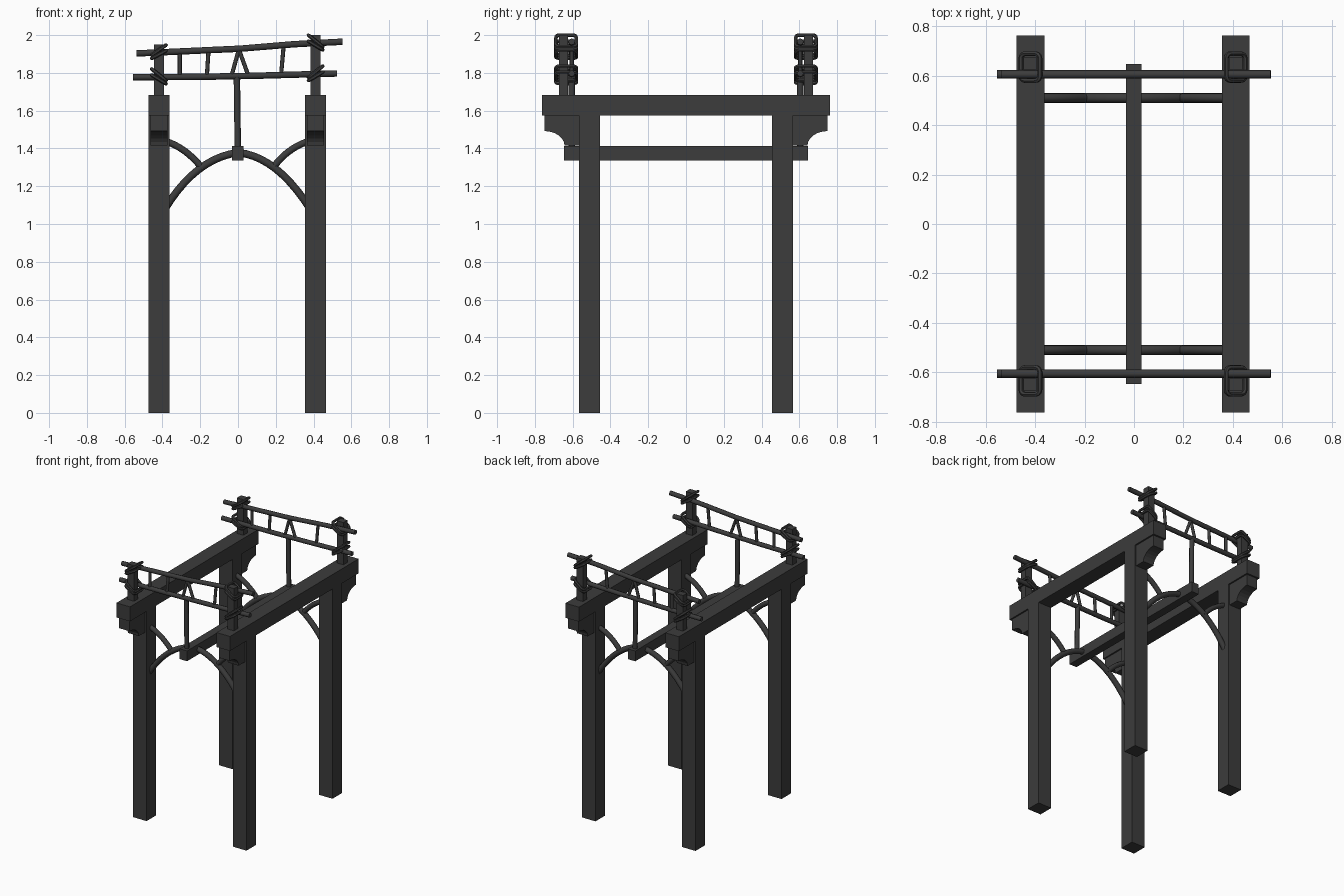
import bpy, bmesh, math
from mathutils import Vector

if "Cube" in bpy.data.objects:
    bpy.data.objects.remove(bpy.data.objects["Cube"])

mat = bpy.data.materials.new("dark_wood")
mat.diffuse_color = (0.045, 0.045, 0.045, 1)
mat.use_nodes = True
mat.node_tree.nodes["Principled BSDF"].inputs["Base Color"].default_value = mat.diffuse_color
CX, HX = -0.004, 0.415          # centre line and half spacing of the posts
SIDES = (("left", -1), ("right", 1))


def finish(ob, mirror):
    ob.data.materials.append(mat)
    if mirror:
        m = ob.modifiers.new("mirror", 'MIRROR')
        m.use_axis = (False, True, False)
    return ob


def prism(name, profile, x0, x1, mirror=True):
    """Extrude a (y, z) profile from x0 to x1."""
    bm = bmesh.new()
    f = bm.faces.new([bm.verts.new((x0, y, z)) for y, z in profile])
    r = bmesh.ops.extrude_face_region(bm, geom=[f])
    vs = [v for v in r["geom"] if isinstance(v, bmesh.types.BMVert)]
    bmesh.ops.translate(bm, verts=vs, vec=(x1 - x0, 0, 0))
    bmesh.ops.recalc_face_normals(bm, faces=bm.faces)
    me = bpy.data.meshes.new(name)
    bm.to_mesh(me)
    bm.free()
    ob = bpy.data.objects.new(name, me)
    bpy.context.collection.objects.link(ob)
    return finish(ob, mirror)


def box(name, x, y, z, mirror=True):
    return prism(name, [(y[0], z[0]), (y[1], z[0]), (y[1], z[1]), (y[0], z[1])],
                 x[0], x[1], mirror)


def tube(name, paths, r, cyclic=False, res=2):
    """Round branch or rope along one or more point paths."""
    cu = bpy.data.curves.new(name, 'CURVE')
    cu.dimensions = '3D'
    cu.bevel_depth = r
    cu.bevel_resolution = res
    cu.use_fill_caps = True
    for pts in paths:
        s = cu.splines.new('POLY')
        s.points.add(len(pts) - 1)
        for p, q in zip(s.points, pts):
            p.co = (*q, 1)
        s.use_cyclic_u = cyclic
    ob = bpy.data.objects.new(name, cu)
    bpy.context.collection.objects.link(ob)
    bpy.ops.object.select_all(action='DESELECT')
    bpy.context.view_layer.objects.active = ob
    ob.select_set(True)
    bpy.ops.object.convert(target='MESH')
    ob = bpy.context.view_layer.objects.active
    bpy.ops.object.shade_smooth_by_angle(angle=math.radians(50))
    return finish(ob, True)


def bow(a, b, c, y, n=10):
    """Quadratic path through a, b (midway) and c, given as (x, z)."""
    a, b, c = Vector(a), Vector(b), Vector(c)
    k = 2 * b - (a + c) / 2
    out = []
    for i in range(n + 1):
        t = i / n
        p = (1 - t) ** 2 * a + 2 * t * (1 - t) * k + t * t * c
        out.append((p.x, y, p.y))
    return out


def loop(px, zc, slope):
    """Tilted rounded-rectangle rope path around a small post and rail."""
    hx, y0, y1, r = 0.038, 0.580, 0.689, 0.018
    pts = []
    for q, (sx, yc) in enumerate(((1, y1 - r), (-1, y1 - r), (-1, y0 + r), (1, y0 + r))):
        for i in range(5):
            a = math.radians(90 * q + 22.5 * i)
            x = sx * (hx - r) + r * math.cos(a)
            pts.append((px + x, yc + r * math.sin(a), zc + slope * x))
    return pts


# posts, top beams, scrolled brackets, small upper posts
arc = [(0.75 - 0.107 * math.sin(math.radians(a)), 1.415 + 0.077 * math.cos(math.radians(a)))
       for a in range(0, 91, 15)]
for side, s in SIDES:
    x = CX + s * HX
    box(side + "_post", (x - .056, x + .056), (.454, .566), (0, 1.576))
    box(side + "_top_beam", (x - .056, x + .056), (-.763, .763), (1.574, 1.683), False)
    prism(side + "_bracket", [(.566, 1.574), (.75, 1.574)] + arc + [(.566, 1.415)],
          x - .045, x + .045)
    box(side + "_upper_post", (x - .027, x + .027), (.624, .673),
        (1.683, 1.95 if s < 0 else 2.0))

# central low beam
box("low_beam", (-.032, .03), (-.647, .647), (1.336, 1.413), False)

# arched branch and its side braces
Y = 0.51
left = bow((-.39, 1.075), (-.21, 1.287), (0, 1.378), Y)
right = bow((0, 1.378), (.2, 1.292), (.385, 1.075), Y)
tube("arch_branch", [left + right[1:]], .02)
tube("arch_braces", [bow((-.38, 1.437), (-.278, 1.383), (-.185, 1.29), Y),
                     bow((.37, 1.437), (.268, 1.383), (.185, 1.297), Y)], .018)

# rails, hanger and pickets
R = 0.605
tube("upper_rail", [[(-.537, R, 1.903), (-.25, R, 1.916), (.01, R, 1.928),
                     (.3, R, 1.952), (.553, R, 1.965)]], .017)
tube("lower_rail", [[(-.555, R, 1.777), (-.2, R, 1.779), (.1, R, 1.785),
                     (.525, R, 1.797)]], .017)
tube("hanger", [[(-.006, R, 1.775), (-.001, R, 1.40)]], .017)
tube("pickets", [[(-.308, R, 1.91), (-.308, R, 1.78)],
                 [(-.156, R, 1.92), (-.165, R, 1.78)],
                 [(.242, R, 1.945), (.228, R, 1.79)],
                 [(.002, R, 1.915), (-.034, R, 1.785)],
                 [(.008, R, 1.915), (.055, R, 1.785)]], .011)

# rope lashings
xl, xr = CX - HX, CX + HX
for name, px, z, s in (("upper_left", xl, 1.909, .7), ("lower_left", xl, 1.778, -.8),
                       ("upper_right", xr, 1.957, -.8), ("lower_right", xr, 1.794, .8)):
    tube(name + "_lashing", [loop(px, z + .012, s), loop(px, z - .012, s * .75)],
         .01, True, 1)
